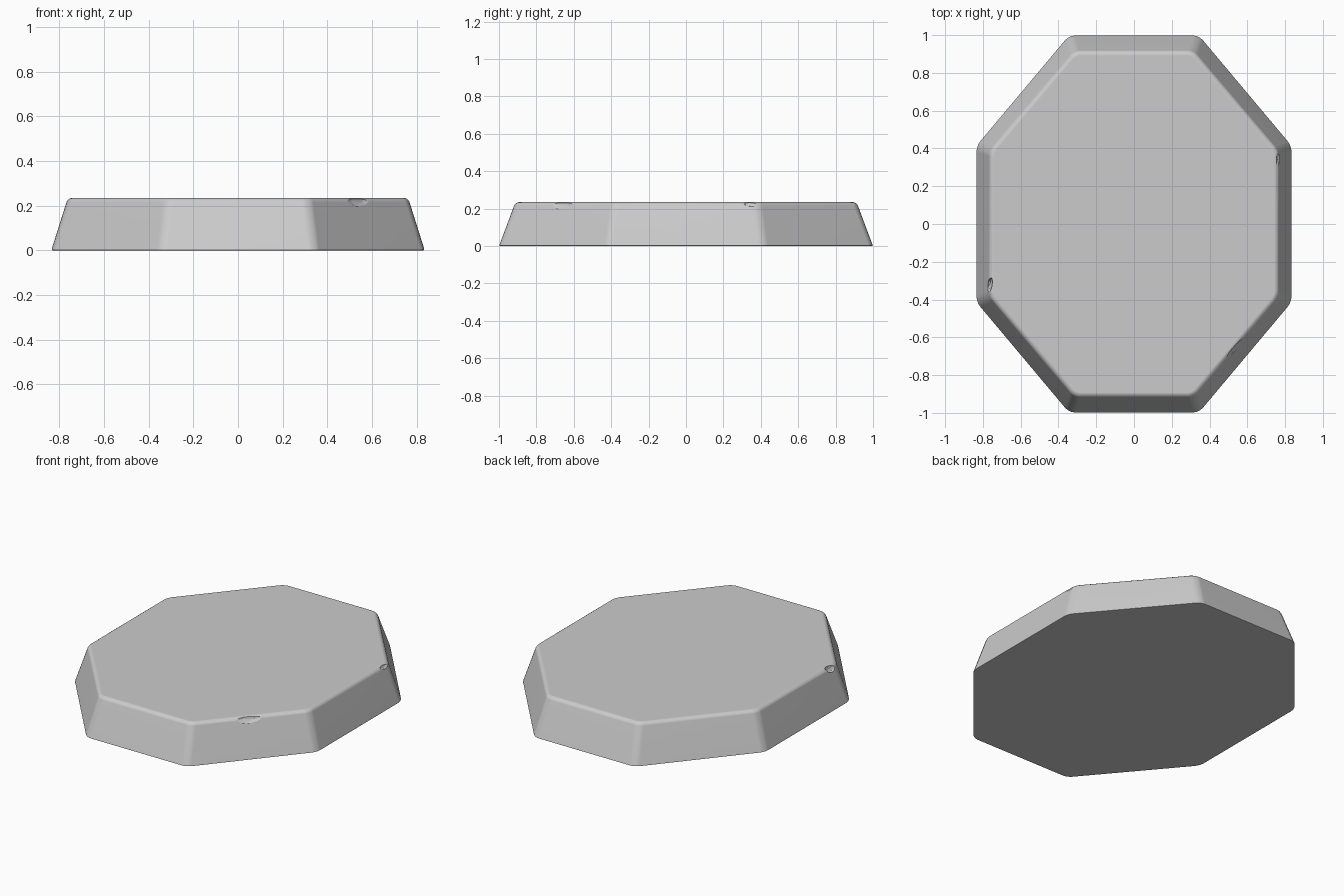
import bpy, bmesh, math
from mathutils import Vector

cube = bpy.data.objects.get("Cube")
if cube:
    bpy.data.objects.remove(cube, do_unlink=True)

HEIGHT = 0.235

stone = bpy.data.materials.new("light grey stone")
stone.use_nodes = True
GREY = (0.6, 0.6, 0.6, 1)
stone.diffuse_color = GREY
stone.node_tree.nodes["Principled BSDF"].inputs["Base Color"].default_value = GREY


def add_object(name, bm):
    mesh = bpy.data.meshes.new(name)
    bm.to_mesh(mesh)
    bm.free()
    mesh.materials.append(stone)
    obj = bpy.data.objects.new(name, mesh)
    bpy.context.collection.objects.link(obj)
    return obj


def octagon(bm, half_x, half_y, corner_x, corner_y, z):
    quarter = [(half_x, corner_y), (corner_x, half_y)]
    pts = quarter + [(-x, y) for x, y in reversed(quarter)]
    pts += [(-x, -y) for x, y in pts]
    return [bm.verts.new((x, y, z)) for x, y in pts]


def bevel(bm, test, offset, segments):
    edges = [e for e in bm.edges if test(e.verts[0].co.z, e.verts[1].co.z)]
    bmesh.ops.bevel(bm, geom=edges, offset=offset, offset_type='OFFSET',
                    segments=segments, profile=0.5, affect='EDGES')


# Tapered eight-sided slab with softened corners and rims
bm = bmesh.new()
low = octagon(bm, 0.836, 1.0, 0.345, 0.415, 0)
high = octagon(bm, 0.762, 0.912, 0.315, 0.385, HEIGHT)
for i in range(8):
    j = (i + 1) % 8
    bm.faces.new((low[i], low[j], high[j], high[i]))
bm.faces.new(high)
bm.faces.new(low[::-1])
bevel(bm, lambda a, b: abs(a - b) > 0.1, 0.03, 3)
bevel(bm, lambda a, b: min(a, b) > HEIGHT - 1e-4, 0.02, 3)
bevel(bm, lambda a, b: max(a, b) < 1e-4, 0.007, 2)
slab = add_object("stone_slab", bm)

# Chips broken out of the top rim: centre, size, heading in degrees
chips = [
    ((0.555, -0.675, 0.245), (0.13, 0.04, 0.055), 50),
    ((0.49, -0.745, 0.24), (0.09, 0.025, 0.025), 50),
    ((-0.77, -0.33, 0.235), (0.05, 0.018, 0.04), 75),
    ((0.45, 0.785, 0.24), (0.05, 0.018, 0.03), -50),
    ((0.768, 0.35, 0.24), (0.05, 0.015, 0.03), 85),
]
for n, (centre, size, heading) in enumerate(chips):
    bm = bmesh.new()
    bmesh.ops.create_icosphere(bm, subdivisions=2, radius=1)
    cutter = add_object(f"chip_cutter_{n + 1}", bm)
    cutter.location = centre
    cutter.scale = size
    cutter.rotation_euler.z = math.radians(heading)
    cutter.hide_render = True
    cutter.hide_set(True)
    cut = slab.modifiers.new("chip", 'BOOLEAN')
    cut.operation = 'DIFFERENCE'
    cut.solver = 'EXACT'
    cut.object = cutter

# Smooth shading that keeps the broad faces flat
bpy.ops.object.select_all(action='DESELECT')
slab.select_set(True)
bpy.context.view_layer.objects.active = slab
bpy.ops.object.shade_smooth_by_angle(angle=math.radians(35))
weighted = slab.modifiers.new("weighted normals", 'WEIGHTED_NORMAL')
weighted.keep_sharp = True
